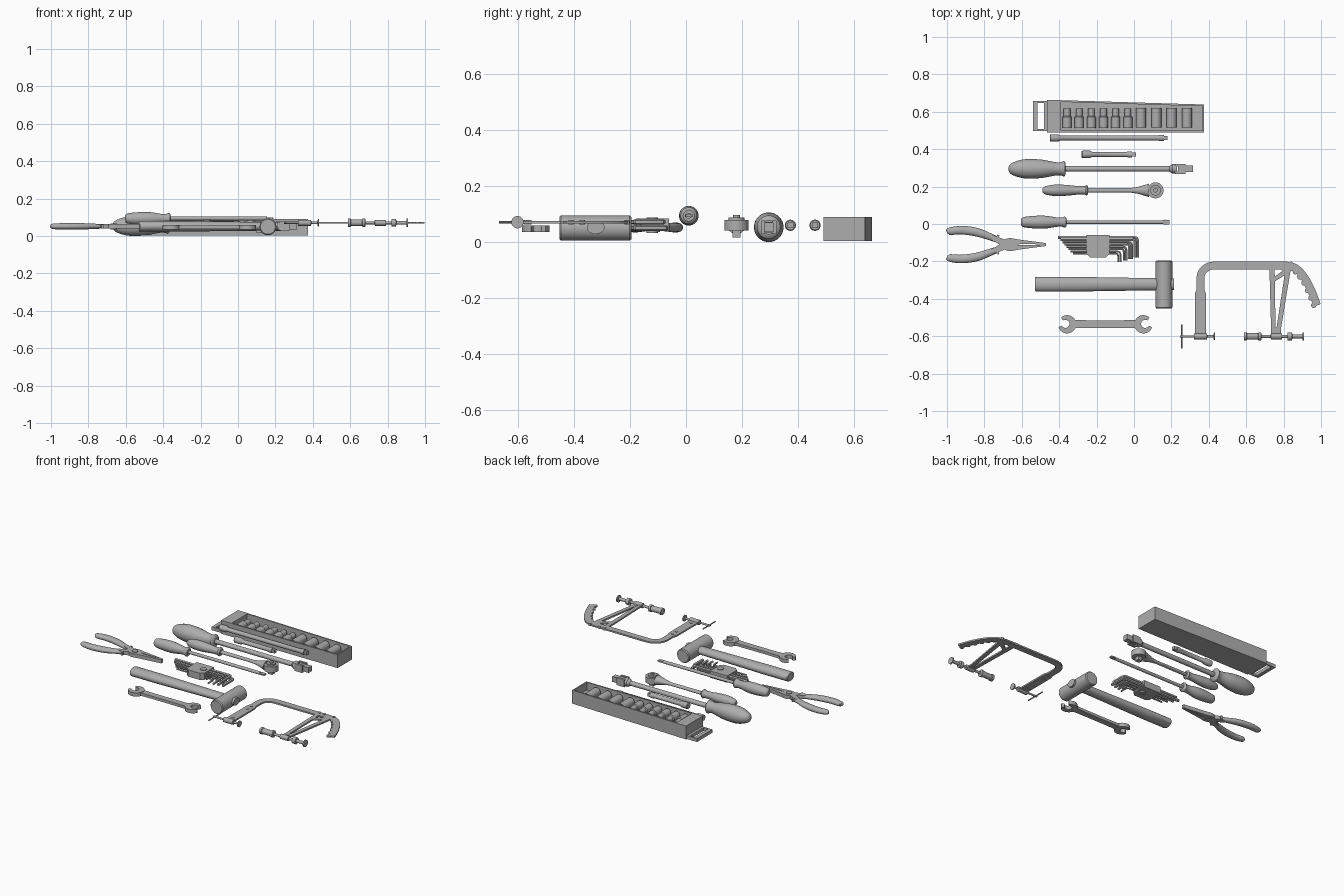
import bpy, bmesh, math
from mathutils import Vector

cube = bpy.data.objects.get("Cube")
if cube:
    bpy.data.objects.remove(cube)

GREY = (0.42, 0.42, 0.42, 1)
steel = bpy.data.materials.new("plain grey")
steel.use_nodes = True
steel.diffuse_color = GREY
steel.node_tree.nodes["Principled BSDF"].inputs["Base Color"].default_value = GREY


def finish(name, bm):
    bmesh.ops.recalc_face_normals(bm, faces=bm.faces)
    mesh = bpy.data.meshes.new(name)
    bm.to_mesh(mesh)
    bm.free()
    mesh.materials.append(steel)
    obj = bpy.data.objects.new(name, mesh)
    bpy.context.collection.objects.link(obj)
    bpy.ops.object.select_all(action="DESELECT")
    obj.select_set(True)
    bpy.context.view_layer.objects.active = obj
    bpy.ops.object.shade_smooth_by_angle(angle=math.radians(35))
    return obj


def smooth_path(points, steps=6):
    """Pass a smooth curve through points of (x, y, half width)."""
    pts = [Vector(p) for p in points]
    result = []
    for i in range(len(pts) - 1):
        b, c = pts[i], pts[i + 1]
        a = pts[i - 1] if i else b
        d = pts[i + 2] if i + 2 < len(pts) else c
        for k in range(steps):
            t = k / steps
            result.append(b + t / 2 * (c - a + t * (2 * a - 5 * b + 4 * c - d
                          + t * (3 * b - a - 3 * c + d))))
    return result + [pts[-1]]


def sweep(name, points, z, sides=24, squash=1.0, thick=None, curved=False, closed=False):
    """Sweep a round, square or flat section along a level path."""
    pts = smooth_path(points) if curved else [Vector(p) for p in points]
    bm = bmesh.new()
    rings = []
    count = len(pts)
    for i, p in enumerate(pts):
        before = pts[i - 1] if i or closed else p
        after = pts[(i + 1) % count] if closed or i + 1 < count else p
        way = (after - before).xy.normalized()
        side = Vector((-way.y, way.x))
        ring = []
        for k in range(4 if thick else sides):
            if thick:
                u, v = ((1, 1), (-1, 1), (-1, -1), (1, -1))[k]
                u, v = u * p.z, v * thick
            else:
                turn = math.tau * (k + 0.5) / sides
                u, v = p.z * math.cos(turn), p.z * math.sin(turn) * squash
            ring.append(bm.verts.new((p.x + side.x * u, p.y + side.y * u, z + v)))
        rings.append(ring)
    pairs = list(zip(rings, rings[1:])) + ([(rings[-1], rings[0])] if closed else [])
    for a, b in pairs:
        for k in range(len(a)):
            j = (k + 1) % len(a)
            bm.faces.new((a[k], a[j], b[j], b[k]))
    if not closed:
        bm.faces.new(rings[0])
        bm.faces.new(rings[-1])
    return finish(name, bm)


def turned(name, y, z, profile, **options):
    """Turn a profile of (x, radius) about a line along x."""
    return sweep(name, [(x, y, r) for x, r in profile], z, **options)


def disc(name, x, y, z, radius, half):
    bm = bmesh.new()
    bmesh.ops.create_cone(bm, cap_ends=True, segments=28, radius1=radius,
                          radius2=radius, depth=half * 2)
    bmesh.ops.translate(bm, verts=bm.verts, vec=(x, y, z))
    return finish(name, bm)


def block(name, outline, low, high, rim=0, depth=0):
    """Raise an outline, with an optional recess inside its top rim."""
    bm = bmesh.new()
    base = bm.faces.new([bm.verts.new((x, y, low)) for x, y in outline])
    up = bmesh.ops.extrude_face_region(bm, geom=[base])["geom"]
    bmesh.ops.translate(bm, vec=(0, 0, high - low),
                        verts=[v for v in up if isinstance(v, bmesh.types.BMVert)])
    if rim:
        top = max(bm.faces, key=lambda f: f.calc_center_median().z)
        bmesh.ops.inset_region(bm, faces=[top], thickness=rim)
        inner = bmesh.ops.extrude_face_region(bm, geom=[top])["geom"]
        bmesh.ops.translate(bm, vec=(0, 0, -depth),
                            verts=[v for v in inner if isinstance(v, bmesh.types.BMVert)])
        bmesh.ops.delete(bm, geom=[f for f in bm.faces if f == top], context="FACES")
    return finish(name, bm)


# Socket case: tapering tray, solid end and slotted hanging tab
def back(x):
    return 0.65 - 0.03 * x


FRONT = 0.49
for name, a, b, rim in (("case_tray", -0.4, 0.375, 0.013), ("case_end", -0.465, -0.4, 0)):
    block(name, [(a, FRONT), (b, FRONT), (b, back(b)), (a, back(a))], 0.003, 0.09, rim, 0.05)
sweep("case_tab", [(x, y, 0.013) for x, y in
      ((-0.527, 0.503), (-0.47, 0.503), (-0.47, 0.652), (-0.527, 0.652))],
      0.014, thick=0.011, closed=True)

# Sockets lying across the tray
for i in range(6):
    x = -0.358 + i * 0.065
    sweep("small_socket", [(x, 0.513, 0.024), (x, 0.573, 0.024), (x, 0.577, 0.018),
                           (x, 0.618, 0.018)], 0.06)
for i in range(4):
    x = 0.037 + i * 0.082
    sweep("large_socket", [(x, 0.515, 0.027), (x, 0.62, 0.027)], 0.058)

# Extension bars
for name, y, a, b in (("long_extension", 0.46, -0.45, 0.18), ("short_extension", 0.372, -0.28, 0.01)):
    turned(name, y, 0.06, [(a, 0.017), (a + 0.004, 0.02), (a + 0.045, 0.02), (a + 0.055, 0.014),
                           (b - 0.05, 0.014), (b - 0.04, 0.017), (b - 0.02, 0.017)])
    turned(name + "_drive", y, 0.06, [(b - 0.03, 0.015), (b, 0.015)], sides=4)

# Breaker bar: fat grip, rod, forked head and square drive
turned("breaker_grip", 0.295, 0.053, [(-0.67, 0.012), (-0.655, 0.03), (-0.61, 0.047), (-0.56, 0.053),
       (-0.49, 0.049), (-0.42, 0.036), (-0.39, 0.036), (-0.375, 0.042), (-0.365, 0.03)], curved=True)
turned("breaker_rod", 0.295, 0.053, [(-0.37, 0.015), (0.19, 0.015), (0.205, 0.026), (0.23, 0.026)])
for side in (-1, 1):
    turned("breaker_fork", 0.295 + side * 0.02, 0.053, [(0.22, 0.007), (0.275, 0.007)], thick=0.024)
turned("breaker_tongue", 0.295, 0.053, [(0.235, 0.013), (0.275, 0.013)], thick=0.018)
turned("breaker_drive", 0.295, 0.053, [(0.27, 0.024), (0.315, 0.024)], sides=4)

# Ratchet
turned("ratchet_grip", 0.18, 0.06, [(-0.488, 0.012), (-0.47, 0.023), (-0.42, 0.031), (-0.36, 0.029),
       (-0.3, 0.023), (-0.265, 0.023), (-0.255, 0.028), (-0.245, 0.02)], curved=True)
turned("ratchet_neck", 0.18, 0.06, [(-0.25, 0.013), (-0.02, 0.012), (0.02, 0.018), (0.08, 0.036)],
       squash=0.8)
disc("ratchet_head", 0.115, 0.18, 0.06, 0.043, 0.019)
disc("ratchet_cap", 0.115, 0.18, 0.082, 0.028, 0.006)
disc("ratchet_selector", 0.115, 0.18, 0.09, 0.012, 0.007)
turned("ratchet_drive", 0.18, 0.032, [(0.1, 0.015), (0.13, 0.015)], thick=0.015)

# Screwdriver
turned("screwdriver_grip", 0.01, 0.094, [(-0.605, 0.014), (-0.59, 0.027), (-0.53, 0.034), (-0.47, 0.034),
       (-0.41, 0.025), (-0.385, 0.025), (-0.37, 0.03), (-0.36, 0.02)], curved=True)
turned("screwdriver_shaft", 0.01, 0.094, [(-0.37, 0.01), (0.155, 0.01)])
turned("screwdriver_tip", 0.01, 0.094, [(0.15, 0.009), (0.165, 0.013), (0.19, 0.011)], thick=0.004)

# Pliers: mirrored grips, crossing shanks, long jaws and pivot
MID = -0.11
for s in (-1, 1):
    sweep("pliers_grip", [(x, MID + s * y, r) for x, y, r in
          ((-1, 0.066, 0.01), (-0.985, 0.071, 0.02), (-0.92, 0.077, 0.023), (-0.84, 0.066, 0.023),
           (-0.77, 0.042, 0.019), (-0.74, 0.03, 0.017))], 0.052, squash=0.75, curved=True)
    sweep("pliers_jaw", [(x, MID + s * y, r) for x, y, r in
          ((-0.76, 0.037, 0.012), (-0.71, 0.015, 0.018), (-0.67, -0.01, 0.024),
           (-0.61, -0.014, 0.012), (-0.47, -0.004, 0.004))], 0.052, thick=0.012, curved=True)
    sweep("pliers_guard", [(-0.735, MID + s * 0.025, 0.01), (-0.725, MID + s * 0.052, 0.005)],
          0.052, thick=0.011)
disc("pliers_pivot", -0.665, MID, 0.052, 0.018, 0.016)

# Hex keys, nested in two layers, with their holder
for i in range(8):
    row, layer = i // 2, i % 2
    y = -0.072 - row * 0.025 - layer * 0.01
    end = 0.018 - row * 0.03 - layer * 0.012
    r = 0.01 - row * 0.0015
    sweep("hex_key", [(-0.405 + row * 0.022 + layer * 0.012, y, r), (end - 0.015, y, r),
                      (end - 0.004, y - 0.004, r), (end, y - 0.015, r),
                      (end, -0.18 - row * 0.008, r)], 0.05 + layer * 0.022, sides=6)
block("key_holder", [(-0.255, -0.06), (-0.255, -0.16), (-0.235, -0.178),
                     (-0.15, -0.178), (-0.13, -0.16), (-0.13, -0.06)], 0.04, 0.084)
disc("holder_hinge", -0.165, -0.12, 0.06, 0.02, 0.028)

# Mallet
turned("mallet_handle", -0.322, 0.052, [(-0.53, 0.036), (-0.525, 0.04), (-0.35, 0.04), (-0.1, 0.036),
       (0.1, 0.033), (0.215, 0.032)], squash=0.72)
sweep("mallet_head", [(0.16, y, r) for y, r in ((-0.452, 0.04), (-0.446, 0.045), (-0.201, 0.045),
      (-0.195, 0.04))], 0.05, sides=32)

# Double open-ended wrench
sweep("wrench_bar", [(-0.335, -0.535, 0.03), (-0.29, -0.535, 0.021), (-0.02, -0.535, 0.021),
                     (0.03, -0.535, 0.03)], 0.048, thick=0.009, curved=True)
for x, facing in ((-0.362, math.pi - 0.25), (0.055, 0.25)):
    arc = [facing + 0.62 + (math.tau - 1.24) * k / 20 for k in range(21)]
    sweep("wrench_jaw", [(x + 0.035 * math.cos(a), -0.535 + 0.035 * math.sin(a),
          0.009 + 0.009 * math.sin(math.pi * k / 20)) for k, a in enumerate(arc)], 0.048, thick=0.012)

# Saw frame: flat bow, pistol grip and braced inner arm
LEVEL, HALF = 0.071, 0.005
sweep("saw_bow", [(0.355, -0.3, 0.021), (0.36, -0.265, 0.021), (0.385, -0.236, 0.021), (0.43, -0.222, 0.021),
                  (0.6, -0.222, 0.021), (0.82, -0.222, 0.021)], LEVEL, thick=HALF, curved=True)
sweep("saw_post", [(0.355, -0.6, 0.03), (0.355, -0.37, 0.029), (0.355, -0.35, 0.021),
                   (0.355, -0.29, 0.021)], LEVEL, thick=HALF)
grip = smooth_path([(0.79, -0.224, 0.024), (0.86, -0.234, 0.021), (0.91, -0.285, 0.021),
                    (0.95, -0.36, 0.021), (0.98, -0.435, 0.019)])
sweep("saw_grip", grip, LEVEL, thick=HALF)
for p in grip[8::3]:
    disc("grip_scallop", p.x - 0.016, p.y - 0.008, LEVEL, 0.014, HALF)
for a, b in ((0.738, 0.745), (0.825, 0.772)):
    sweep("saw_arm", [(a, -0.235, 0.014), (b, -0.57, 0.012)], LEVEL, thick=HALF)
sweep("arm_brace", [(0.745, -0.3, 0.01), (0.825, -0.245, 0.014)], LEVEL, thick=HALF)
sweep("arm_foot", [(0.758, -0.55, 0.024), (0.76, -0.6, 0.03)], LEVEL, thick=HALF)
for x, y in ((0.355, -0.37), (0.355, -0.41), (0.355, -0.56), (0.735, -0.21), (0.77, -0.21),
             (0.84, -0.21), (0.76, -0.57)):
    disc("saw_rivet", x, y, LEVEL, 0.009, 0.008)

# Blade clamps: a crossbar screw and a knobbed screw
AXIS = -0.601
turned("left_screw", AXIS, LEVEL, [(0.245, 0.006), (0.32, 0.006), (0.322, 0.016), (0.39, 0.016),
       (0.392, 0.007), (0.425, 0.007), (0.427, 0.02), (0.434, 0.02)])
sweep("left_crossbar", [(0.255, -0.537, 0.004), (0.255, -0.666, 0.004)], LEVEL, sides=10)
turned("right_screw", AXIS, LEVEL, [(0.588, 0.022), (0.602, 0.022), (0.604, 0.018), (0.664, 0.018),
       (0.666, 0.022), (0.68, 0.022), (0.682, 0.008), (0.73, 0.008), (0.732, 0.016), (0.79, 0.016),
       (0.792, 0.008), (0.82, 0.008), (0.822, 0.021), (0.845, 0.021), (0.847, 0.01), (0.9, 0.01),
       (0.902, 0.022), (0.91, 0.022)])
